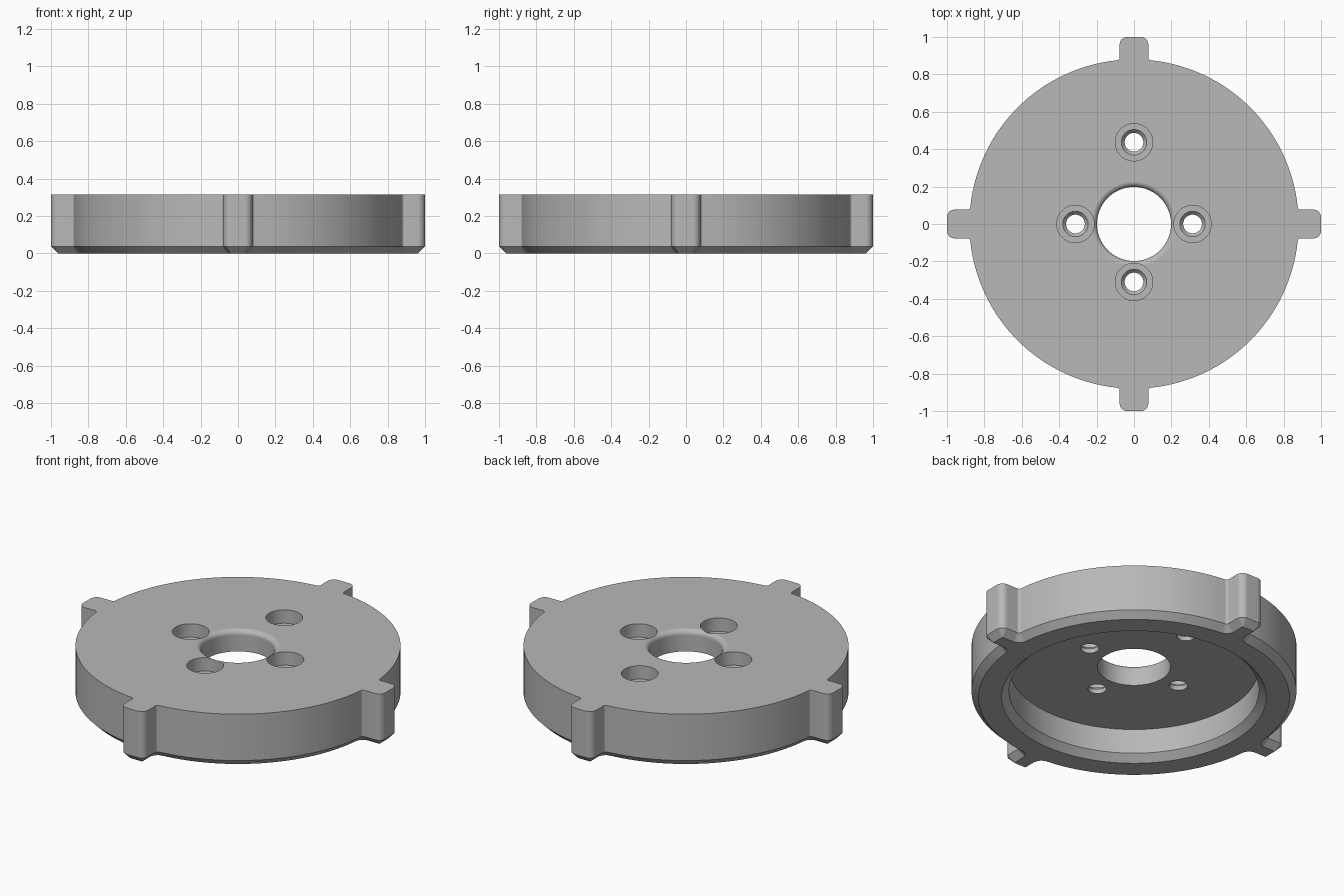
import bpy, bmesh, math
from mathutils import Vector

cube = bpy.data.objects.get("Cube")
if cube:
    bpy.data.objects.remove(cube, do_unlink=True)

TOP = 0.315       # upper face height
CHAMFER = 0.038   # lower edge chamfer
RADIUS = 0.88     # disc radius
TAB = 0.077       # half width of a tab
FILLET = 0.015    # blend between tab and disc
CORNER = 0.04     # rounding of tab corners

grey = bpy.data.materials.new("steel grey")
grey.use_nodes = True
grey.diffuse_color = (0.48, 0.48, 0.48, 1)
grey.node_tree.nodes["Principled BSDF"].inputs["Base Color"].default_value = grey.diffuse_color


def arc(cx, cy, r, a0, a1, n):
    return [Vector((cx + r * math.cos(a0 + (a1 - a0) * i / n),
                    cy + r * math.sin(a0 + (a1 - a0) * i / n))) for i in range(n + 1)]


def outline(inset):
    """Disc with four rounded tabs, shrunk by the inset."""
    r, h, end = RADIUS - inset, TAB - inset, 1 - inset
    corner, f = CORNER - inset, FILLET + inset
    cy = h + f
    cx = math.sqrt((r + f) ** 2 - cy ** 2)
    a = math.atan2(cy, cx)
    pts = arc(end - corner, h - corner, corner, 0, math.pi / 2, 6)
    pts += arc(cx, cy, f, 1.5 * math.pi, math.pi + a, 5)
    pts += arc(0, 0, r, a, math.pi / 2 - a, 32)[1:-1]
    # second half of the quarter mirrors the first across the diagonal
    pts += [Vector((p.y, p.x)) for p in reversed(pts[:13])]
    full = []
    for q in range(4):
        c, s = math.cos(q * math.pi / 2), math.sin(q * math.pi / 2)
        full += [(c * p.x - s * p.y, s * p.x + c * p.y) for p in pts]
    return full


def loft(name, rings):
    """Closed solid through rings of (x, y, z) points."""
    bm = bmesh.new()
    loops = [[bm.verts.new(p) for p in ring] for ring in rings]
    n = len(loops[0])
    for lo, hi in zip(loops, loops[1:]):
        for i in range(n):
            j = (i + 1) % n
            bm.faces.new((lo[i], lo[j], hi[j], hi[i]))
    bm.faces.new(loops[0][::-1])
    bm.faces.new(loops[-1])
    bmesh.ops.remove_doubles(bm, verts=bm.verts, dist=1e-5)
    bmesh.ops.recalc_face_normals(bm, faces=bm.faces)
    mesh = bpy.data.meshes.new(name)
    bm.to_mesh(mesh)
    bm.free()
    mesh.materials.append(grey)
    obj = bpy.data.objects.new(name, mesh)
    bpy.context.collection.objects.link(obj)
    return obj


def turned(name, profile, x=0, y=0, n=64):
    """Solid of revolution from (radius, z) pairs."""
    steps = [2 * math.pi * i / n for i in range(n)]
    return loft(name, [[(x + r * math.cos(a), y + r * math.sin(a), z) for a in steps]
                       for r, z in profile])


# Tabbed disc body with chamfered lower edge
body = loft("tabbed_disc", [[(x, y, z) for x, y in outline(inset)]
                            for inset, z in ((CHAMFER, 0), (0, CHAMFER), (0, TOP))])

# Underside recess and centre bore with rounded upper lip
LIP, BORE, CEILING = 0.03, 0.198, 0.188
lip = [(p.x, p.y) for p in arc(BORE + LIP, TOP - LIP, LIP, math.pi, math.pi / 2, 8)]
cutters = [
    turned("recess_cutter", [(0.777, -0.06), (0.677, 0.04), (0.677, CEILING)], n=128),
    turned("bore_cutter", [(BORE, 0.1)] + lip + [(BORE + LIP, 0.4)], n=96),
]

# Four counterbored screw holes, one set further out
FLOOR = TOP - 0.08
for x, y in ((0.313, 0), (-0.313, 0), (0, 0.437), (0, -0.31)):
    cutters.append(turned("screw_hole_cutter", [
        (0.05, 0.1), (0.05, FLOOR - 0.02), (0.068, FLOOR),
        (0.1, FLOOR), (0.1, 0.42)], x, y, 48))

bpy.context.view_layer.objects.active = body
for cutter in cutters:
    cutter.hide_render = True
    cut = body.modifiers.new("cut", "BOOLEAN")
    cut.operation, cut.solver, cut.object = "DIFFERENCE", "EXACT", cutter
    bpy.ops.object.modifier_apply(modifier=cut.name)
    bpy.data.objects.remove(cutter, do_unlink=True)

# Smooth curved walls, crisp edges, flat large faces
bpy.ops.object.select_all(action="DESELECT")
body.select_set(True)
bpy.ops.object.shade_smooth_by_angle(angle=math.radians(30))
weighted = body.modifiers.new("weighted_normals", "WEIGHTED_NORMAL")
weighted.keep_sharp = True
